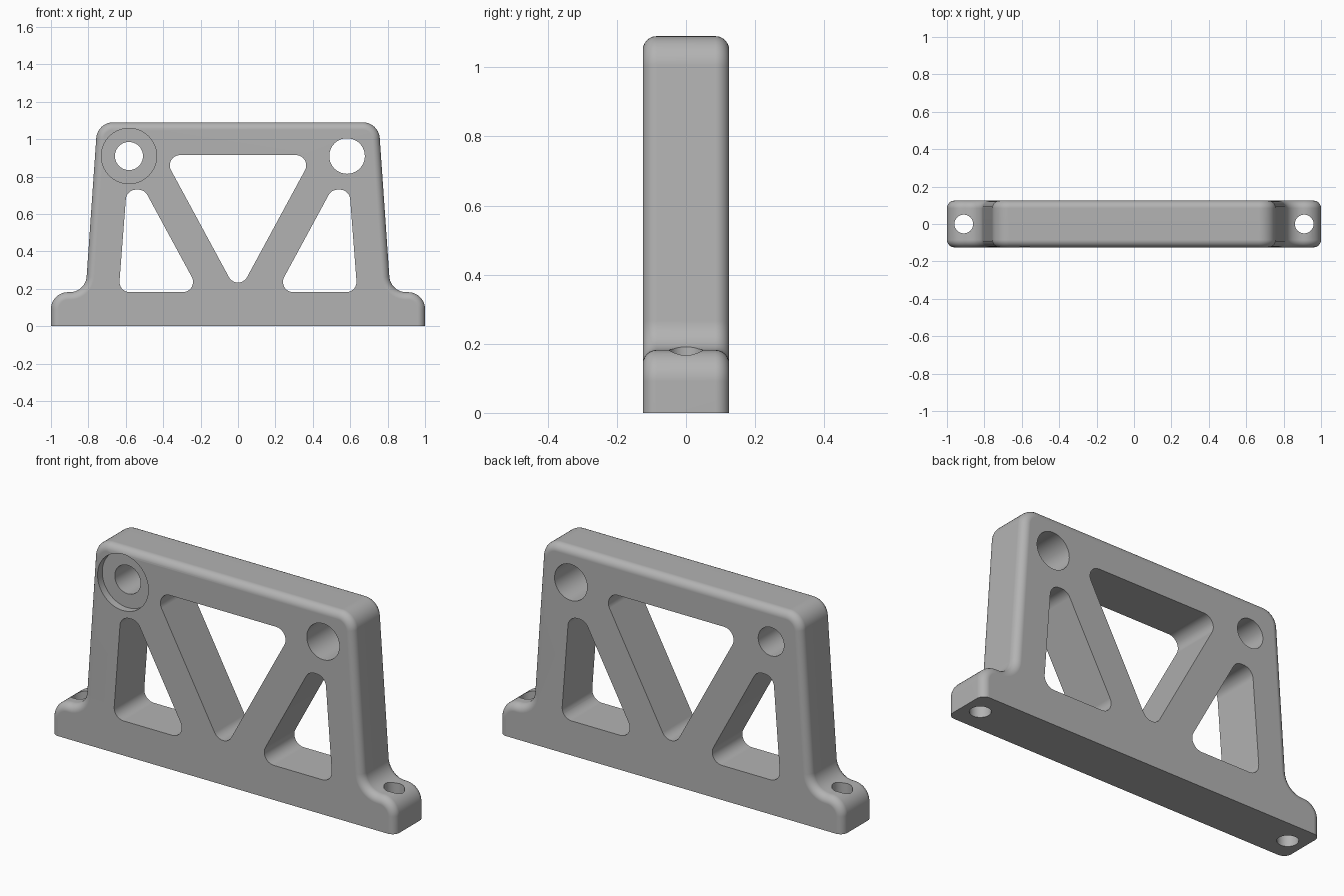
import bpy, bmesh, math
from mathutils import Vector

if "Cube" in bpy.data.objects:
    bpy.data.objects.remove(bpy.data.objects["Cube"], do_unlink=True)

HALF = 0.125    # half the plate thickness
EDGE = 0.04     # radius of the rounded rim
FILLET = 0.055  # corner radius of the windows

grey = bpy.data.materials.new("plain grey")
grey.use_nodes = True
grey.diffuse_color = (0.45, 0.45, 0.45, 1)
grey.node_tree.nodes["Principled BSDF"].inputs["Base Color"].default_value = (0.45, 0.45, 0.45, 1)


def rounded(corners, steps=10):
    """Replace each (x, z, radius) corner by a tangent arc."""
    out = []
    for i, (x, z, r) in enumerate(corners):
        p = Vector((x, z))
        if r == 0:
            out.append(p)
            continue
        a = (Vector(corners[i - 1][:2]) - p).normalized()
        b = (Vector(corners[(i + 1) % len(corners)][:2]) - p).normalized()
        half = a.angle(b) / 2
        centre = p + (a + b).normalized() * r / math.sin(half)
        start = p + a * r / math.tan(half) - centre
        end = p + b * r / math.tan(half) - centre
        sweep = math.pi - 2 * half
        for k in range(steps + 1):
            t = k / steps
            out.append(centre + (start * math.sin((1 - t) * sweep)
                                 + end * math.sin(t * sweep)) / math.sin(sweep))
    return out


def prism(name, points, depth, rim=0):
    """Extrude an x-z profile along y, rounding its rim above the ground."""
    bm = bmesh.new()
    face = bm.faces.new([bm.verts.new((p.x, -depth, p.y)) for p in points])
    ext = bmesh.ops.extrude_face_region(bm, geom=[face])
    bmesh.ops.translate(bm, vec=(0, 2 * depth, 0),
                        verts=[v for v in ext["geom"] if isinstance(v, bmesh.types.BMVert)])
    bmesh.ops.recalc_face_normals(bm, faces=bm.faces)
    if rim:
        edges = [e for e in bm.edges
                 if abs(e.verts[0].co.y - e.verts[1].co.y) < 1e-5
                 and max(v.co.z for v in e.verts) > 1e-4]
        bmesh.ops.bevel(bm, geom=edges, offset=rim, offset_type='OFFSET',
                        segments=6, profile=0.5, affect='EDGES')
    mesh = bpy.data.meshes.new(name)
    bm.to_mesh(mesh)
    bm.free()
    mesh.materials.append(grey)
    obj = bpy.data.objects.new(name, mesh)
    bpy.context.collection.objects.link(obj)
    return obj


def drill(name, radius, depth, location, along_y=True):
    bpy.ops.mesh.primitive_cylinder_add(
        vertices=64, radius=radius, depth=depth, location=location,
        rotation=(math.pi / 2 if along_y else 0, 0, 0))
    obj = bpy.context.object
    obj.name = name
    obj.data.materials.append(grey)
    return obj


# Bracket plate with two mounting feet
right_side = [(1, 0, 0), (1, 0.182, 0.09), (0.815, 0.182, 0.09), (0.752, 1.09, 0.09)]
left_side = [(-x, z, r) for x, z, r in reversed(right_side)]
bracket = prism("bracket", rounded(right_side + left_side), HALF, EDGE)

# Triangular windows
cutters = [prism("centre_window_cutter", rounded(
    [(0, 0.173, FILLET), (0.402, 0.915, FILLET), (-0.402, 0.915, FILLET)]), 0.3)]
side_window = [(0.203, 0.182, FILLET), (0.638, 0.182, FILLET),
               (0.596, 0.73, FILLET), (0.5, 0.73, FILLET)]
for side, s in (("left", 1), ("right", -1)):
    cutters.append(prism(side + "_window_cutter",
                         rounded([(s * x, z, r) for x, z, r in side_window]), 0.3))
    # Vertical bolt hole in each foot
    cutters.append(drill(side + "_foot_cutter", 0.05, 1, (s * 0.91, 0, 0), False))

# Pivot holes, the right one with a shallow counterbore on the front
cutters.append(drill("left_pivot_cutter", 0.095, 0.6, (0.583, 0, 0.91)))
cutters.append(drill("right_pivot_cutter", 0.075, 0.6, (-0.583, 0, 0.91)))
cutters.append(drill("counterbore_cutter", 0.148, 0.08, (-0.583, -HALF, 0.91)))

bpy.ops.object.select_all(action='DESELECT')
bpy.context.view_layer.objects.active = bracket
bracket.select_set(True)
for cutter in cutters:
    mod = bracket.modifiers.new(cutter.name, 'BOOLEAN')
    mod.operation = 'DIFFERENCE'
    mod.solver = 'EXACT'
    mod.object = cutter
    bpy.ops.object.modifier_apply(modifier=mod.name)
for cutter in cutters:
    bpy.data.objects.remove(cutter, do_unlink=True)

# Smooth fillets, crisp cut edges
bpy.ops.object.shade_smooth_by_angle(angle=math.radians(30))
normals = bracket.modifiers.new("even_shading", 'WEIGHTED_NORMAL')
normals.keep_sharp = True
